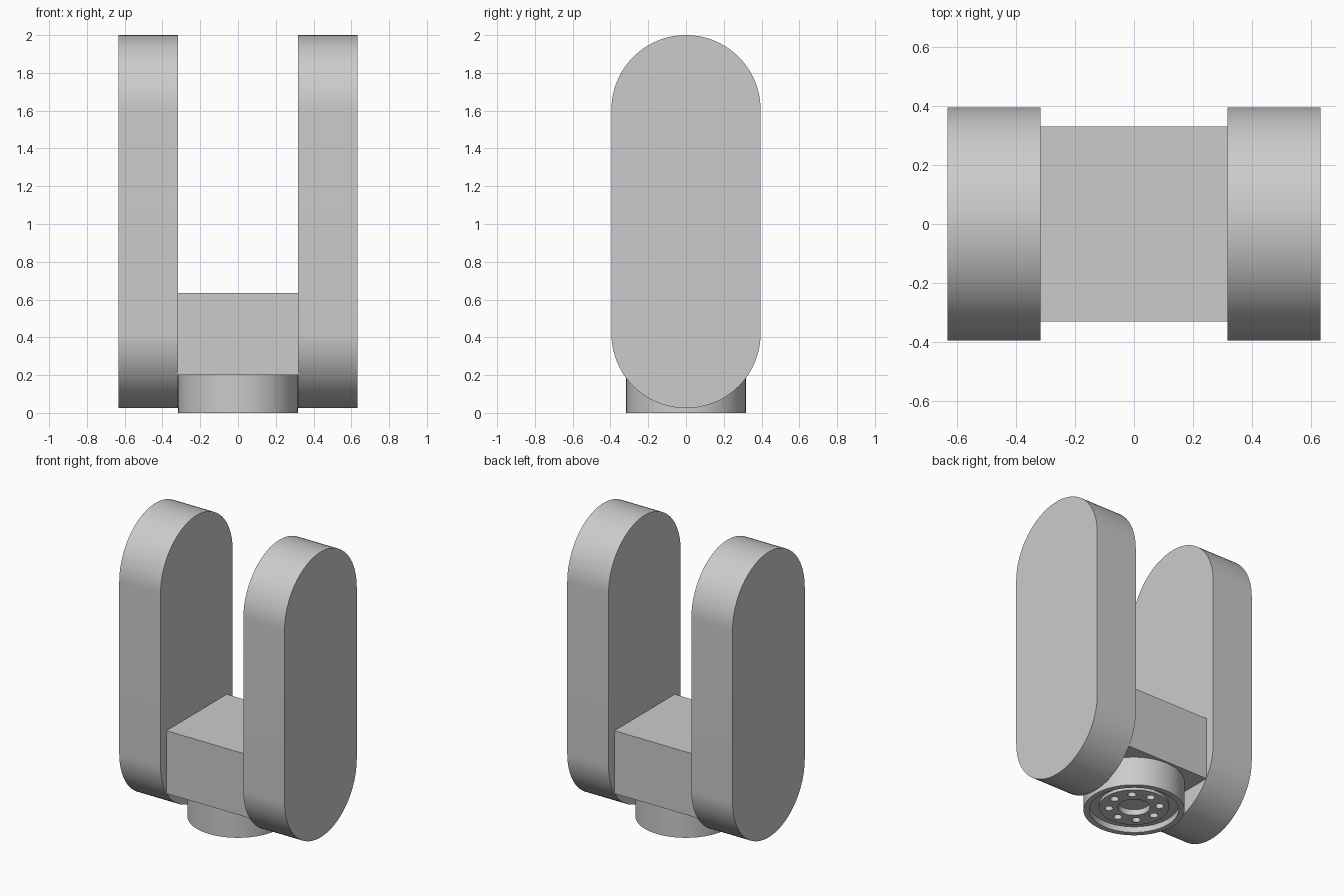
import bpy, bmesh, math

cube = bpy.data.objects.get("Cube")
if cube:
    bpy.data.objects.remove(cube, do_unlink=True)

grey = bpy.data.materials.new("plain grey")
grey.use_nodes = True
GREY = (0.6, 0.6, 0.6, 1)
grey.diffuse_color = GREY
grey.node_tree.nodes["Principled BSDF"].inputs["Base Color"].default_value = GREY


def finish(name, bm, smooth=True):
    bmesh.ops.recalc_face_normals(bm, faces=bm.faces[:])
    mesh = bpy.data.meshes.new(name)
    bm.to_mesh(mesh)
    bm.free()
    mesh.materials.append(grey)
    obj = bpy.data.objects.new(name, mesh)
    bpy.context.collection.objects.link(obj)
    if smooth:
        bpy.ops.object.select_all(action="DESELECT")
        obj.select_set(True)
        bpy.context.view_layer.objects.active = obj
        bpy.ops.object.shade_smooth_by_angle(angle=math.radians(30))
    return obj


def add_cylinder(bm, radius, z0, z1, x=0, y=0, segments=96):
    ring = [bm.verts.new((x + radius * math.cos(math.tau * i / segments),
                          y + radius * math.sin(math.tau * i / segments), z0))
            for i in range(segments)]
    face = bm.faces.new(ring)
    top = bmesh.ops.extrude_face_region(bm, geom=[face])["geom"]
    verts = [v for v in top if isinstance(v, bmesh.types.BMVert)]
    bmesh.ops.translate(bm, verts=verts, vec=(0, 0, z1 - z0))


def cut(target, name, bm):
    cutter = finish(name, bm, False)
    cutter.hide_render = True
    mod = target.modifiers.new(name, "BOOLEAN")
    mod.object, mod.operation, mod.solver = cutter, "DIFFERENCE", "EXACT"
    bpy.context.view_layer.objects.active = target
    bpy.ops.object.modifier_apply(modifier=name)
    bpy.data.objects.remove(cutter, do_unlink=True)


# Side arms: rounded-end slabs
RADIUS, BOTTOM, TOP = 0.395, 0.025, 2.0
INNER, OUTER = 0.317, 0.633
STEPS = 48


def make_arm(name, x):
    bm = bmesh.new()
    outline = []
    for centre, start in ((TOP - RADIUS, 0), (BOTTOM + RADIUS, math.pi)):
        for i in range(STEPS + 1):
            a = start + math.pi * i / STEPS
            outline.append(bm.verts.new((x, RADIUS * math.cos(a),
                                         centre + RADIUS * math.sin(a))))
    face = bm.faces.new(outline)
    geom = bmesh.ops.extrude_face_region(bm, geom=[face])["geom"]
    verts = [v for v in geom if isinstance(v, bmesh.types.BMVert)]
    bmesh.ops.translate(bm, verts=verts, vec=(OUTER - INNER, 0, 0))
    finish(name, bm)


make_arm("left_arm", INNER)
make_arm("right_arm", -OUTER)

# Cross block between the arms
bm = bmesh.new()
bmesh.ops.create_cube(bm, size=1)
bmesh.ops.scale(bm, vec=(2 * INNER, 0.66, 0.435), verts=bm.verts)
bmesh.ops.translate(bm, vec=(0, 0, 0.4175), verts=bm.verts)
finish("cross_block", bm, False)

# Round mount: lathed profile with an annular groove and a central bore
bm = bmesh.new()
profile = [(0, 0.06), (0.1, 0.06), (0.1, 0.02), (0.22, 0.02), (0.22, 0.04),
           (0.28, 0.04), (0.28, 0), (0.317, 0), (0.317, 0.2), (0, 0.2)]
verts = [bm.verts.new((r, 0, z)) for r, z in profile]
edges = [bm.edges.new(pair) for pair in zip(verts, verts[1:])]
bmesh.ops.spin(bm, geom=verts + edges, cent=(0, 0, 0), axis=(0, 0, 1),
               angle=math.tau, steps=96, use_duplicate=False)
bmesh.ops.remove_doubles(bm, verts=bm.verts[:], dist=0.0001)
mount = finish("round_mount", bm)

# Ring of bolt holes
bm = bmesh.new()
for i in range(8):
    a = math.tau * i / 8
    add_cylinder(bm, 0.027, -0.05, 0.08, 0.16 * math.cos(a), 0.16 * math.sin(a), 24)
cut(mount, "bolt_hole_cutter", bm)
bpy.ops.object.select_all(action="DESELECT")
mount.select_set(True)
bpy.ops.object.shade_smooth_by_angle(angle=math.radians(30))
